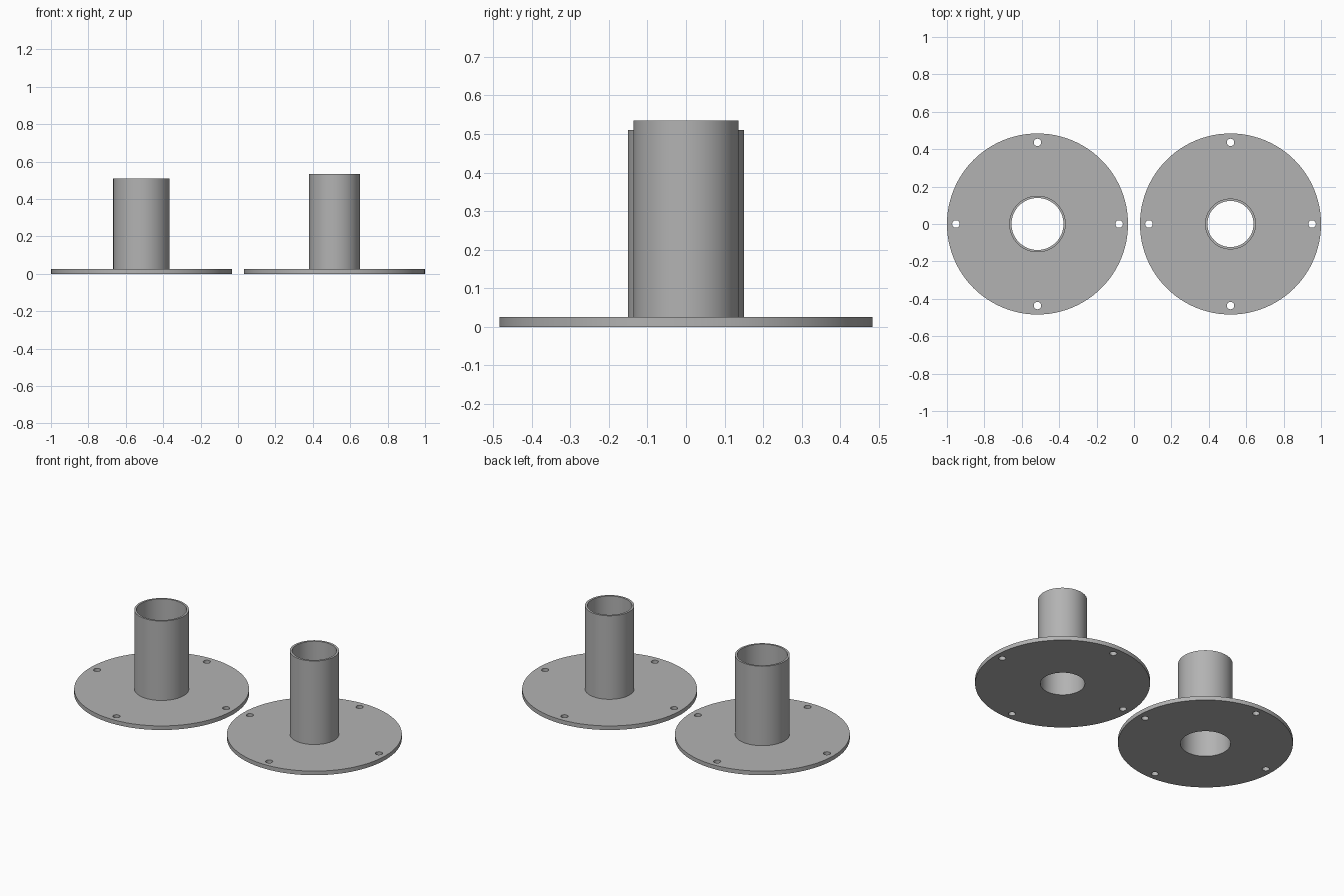
import bpy, bmesh, math
from mathutils import Matrix, Vector

cube = bpy.data.objects.get("Cube")
if cube:
    bpy.data.objects.remove(cube, do_unlink=True)

SEGMENTS = 96
FLANGE_R, FLANGE_H = 0.484, 0.025
BOLT_CIRCLE, BOLT_R = 0.436, 0.02

steel = bpy.data.materials.new("grey_metal")
steel.use_nodes = True
grey = (0.45, 0.45, 0.45, 1)
steel.diffuse_color = grey
steel.node_tree.nodes["Principled BSDF"].inputs["Base Color"].default_value = grey


def add_object(name, bm, x):
    mesh = bpy.data.meshes.new(name)
    bmesh.ops.recalc_face_normals(bm, faces=bm.faces)
    bm.to_mesh(mesh)
    bm.free()
    obj = bpy.data.objects.new(name, mesh)
    obj.location.x = x
    bpy.context.collection.objects.link(obj)
    mesh.materials.append(steel)
    return obj


def lathe(name, profile, x):
    """Spin a closed (radius, height) outline around the z axis."""
    bm = bmesh.new()
    verts = [bm.verts.new((r, 0, z)) for r, z in profile]
    edges = [bm.edges.new((v, verts[i - 1])) for i, v in enumerate(verts)]
    bmesh.ops.spin(bm, geom=verts + edges, cent=(0, 0, 0), axis=(0, 0, 1),
                   angle=math.tau, steps=SEGMENTS, use_merge=True)
    bmesh.ops.remove_doubles(bm, verts=bm.verts, dist=1e-5)
    return add_object(name, bm, x)


def bolt_cutter(x):
    """Four pins spaced evenly on the bolt circle."""
    bm = bmesh.new()
    for i in range(4):
        a = i * math.pi / 2
        at = Vector((math.cos(a), math.sin(a), 0)) * BOLT_CIRCLE
        bmesh.ops.create_cone(bm, cap_ends=True, segments=32, radius1=BOLT_R,
                              radius2=BOLT_R, depth=0.2,
                              matrix=Matrix.Translation(at))
    cutter = add_object("bolt_hole_cutter", bm, x)
    cutter.hide_render = True
    return cutter


def flanged_tube(name, x, outer, inner, height):
    # Flange and tube share one outline, with the bore running right through
    body = lathe(name, [(inner, 0), (FLANGE_R, 0), (FLANGE_R, FLANGE_H),
                        (outer, FLANGE_H), (outer, height), (inner, height)], x)
    # Bolt holes
    cutter = bolt_cutter(x)
    mod = body.modifiers.new("bolt_holes", 'BOOLEAN')
    mod.operation = 'DIFFERENCE'
    mod.solver = 'EXACT'
    mod.object = cutter
    bpy.ops.object.select_all(action='DESELECT')
    bpy.context.view_layer.objects.active = body
    body.select_set(True)
    bpy.ops.object.modifier_apply(modifier=mod.name)
    bpy.data.objects.remove(cutter, do_unlink=True)
    bpy.ops.object.shade_smooth_by_angle(angle=math.radians(30))


flanged_tube("wide_flanged_tube", -0.516, 0.151, 0.139, 0.51)
flanged_tube("narrow_flanged_tube", 0.516, 0.136, 0.123, 0.535)
